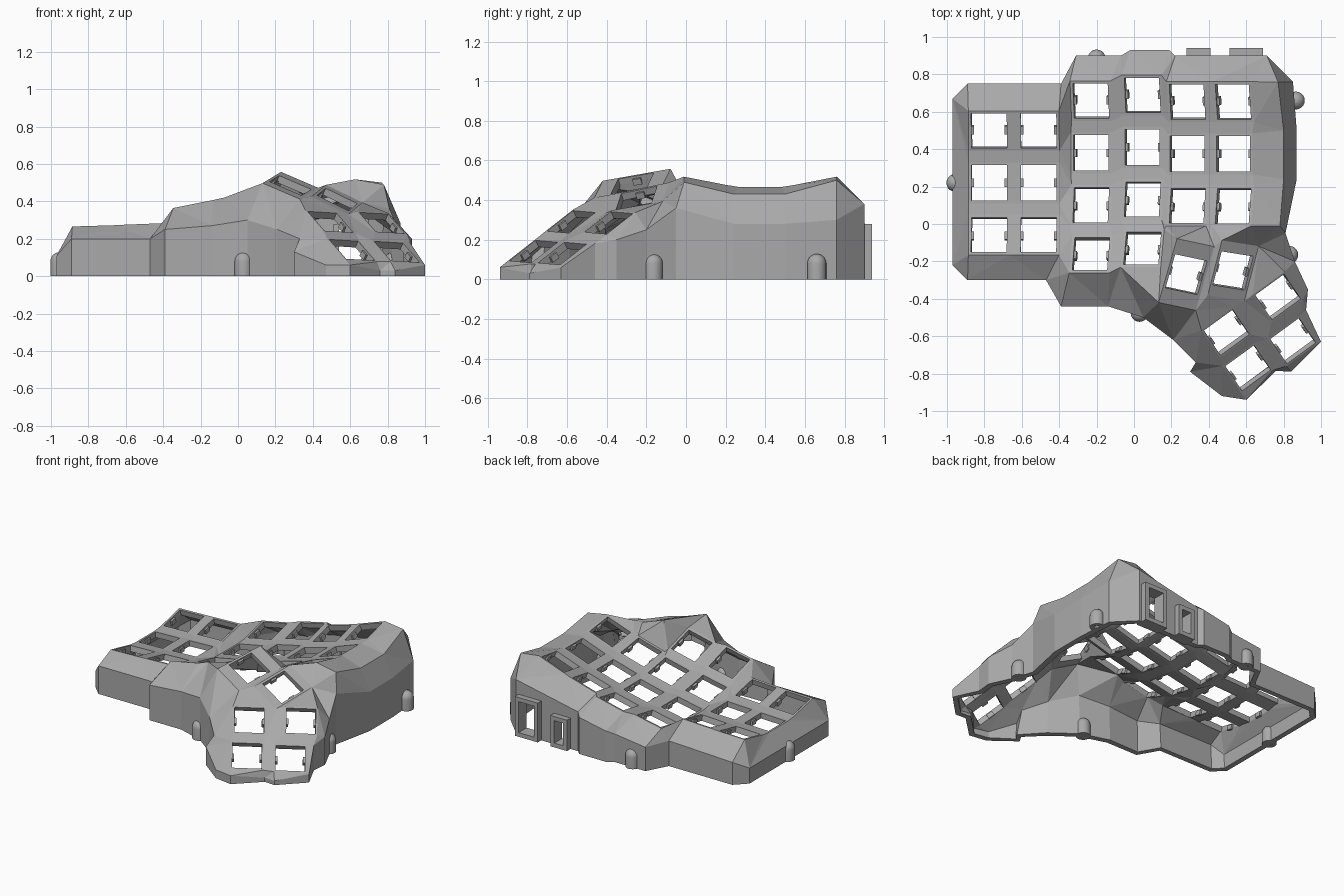
import bpy, bmesh, math
from mathutils import Vector, Matrix
from mathutils.geometry import delaunay_2d_cdt

cube = bpy.data.objects.get("Cube")
if cube:
    bpy.data.objects.remove(cube)

grey = bpy.data.materials.new("plain grey")
grey.use_nodes = True
grey.diffuse_color = (0.4, 0.4, 0.4, 1)
grey.node_tree.nodes["Principled BSDF"].inputs["Base Color"].default_value = grey.diffuse_color


def make_object(name, bm):
    mesh = bpy.data.meshes.new(name)
    bm.to_mesh(mesh)
    bm.free()
    mesh.materials.append(grey)
    obj = bpy.data.objects.new(name, mesh)
    bpy.context.collection.objects.link(obj)
    return obj


def add_box(bm, lo, hi, matrix=Matrix()):
    lo, hi = Vector(lo), Vector(hi)
    size = Matrix.Diagonal((*(hi - lo), 1))
    bmesh.ops.create_cube(bm, size=1, matrix=matrix @ Matrix.Translation((lo + hi) / 2) @ size)


def key_frame(x, y, z, turn, slope_u, slope_v):
    """Matrix of a key seat: local x across, y along, z out of the plate."""
    t = math.radians(turn)
    u = Vector((math.cos(t), math.sin(t), slope_u)).normalized()
    v = Vector((-math.sin(t), math.cos(t), slope_v))
    v = (v - u * v.dot(u)).normalized()
    m = Matrix((u, v, u.cross(v))).transposed().to_4x4()
    m.translation = (x, y, z)
    return m


# Finger columns: x, centre y, lowest z, sideways slope, first row, last row
HOLE, EDGE, PITCH, BOWL = 0.095, 0.11, 0.278, 1.27
columns = [
    (-0.775, 0.22, 0.215, 0.03, -1, 1),
    (-0.51, 0.22, 0.225, 0.04, -1, 1),
    (-0.23, 0.38, 0.23, 0.2, -2, 1),
    (0.045, 0.41, 0.29, 0.23, -2, 1),
    (0.285, 0.375, 0.35, 0.28, -1, 1),
    (0.53, 0.375, 0.43, 0.35, -1, 1),
]
keys = []
for x, yc, low, slope, first, last in columns:
    for row in range(first, last + 1):
        d = row * PITCH * (0.97 if row == -2 else 1)
        keys.append((key_frame(x, yc + d, low + d * d / (2 * BOWL), 0, slope, d / BOWL), EDGE, EDGE))

# Thumb keys: x, y, z, turn, slopes, half width, half length
for *place, half_w, half_l in [
    (0.28, -0.27, 0.485, -12, -0.42, 0.2, EDGE, 0.18),
    (0.53, -0.25, 0.41, -9, -0.48, 0.25, EDGE, 0.155),
    (0.77, -0.39, 0.285, 36, -0.05, 0.65, 0.105, 0.105),
    (0.495, -0.58, 0.29, 36, -0.05, 0.65, 0.105, 0.105),
    (0.85, -0.625, 0.13, 36, -0.05, 0.65, 0.105, 0.105),
    (0.61, -0.77, 0.14, 36, -0.05, 0.65, 0.105, 0.105),
]:
    keys.append((key_frame(*place), half_w, half_l))

# Shoulder of the outer wall, counter-clockwise from the left front
shoulder = [
    (-0.97, -0.22, 0.11), (-0.89, -0.3, 0.2), (-0.47, -0.3, 0.2), (-0.39, -0.44, 0.25),
    (-0.14, -0.44, 0.27), (0.05, -0.5, 0.3), (0.21, -0.62, 0.25), (0.33, -0.74, 0.2),
    (0.3, -0.79, 0.13), (0.47, -0.92, 0.06), (0.6, -0.94, 0.06), (0.76, -0.785, 0.03),
    (0.84, -0.79, 0.03), (1, -0.63, 0.06), (0.92, -0.46, 0.18), (0.93, -0.35, 0.2),
    (0.86, -0.2, 0.25), (0.81, -0.05, 0.36), (0.87, 0.24, 0.28), (0.87, 0.5, 0.28),
    (0.85, 0.76, 0.3), (0.71, 0.9, 0.38), (0.22, 0.9, 0.28), (0.19, 0.93, 0.26),
    (-0.02, 0.93, 0.22), (-0.07, 0.9, 0.2), (-0.31, 0.9, 0.17), (-0.39, 0.75, 0.18),
    (-0.89, 0.75, 0.16), (-0.97, 0.67, 0.11),
]
# Broad rim along the tall side
rim = [(0.78, -0.01, 0.49), (0.8, 0.24, 0.43), (0.8, 0.5, 0.43), (0.77, 0.76, 0.5)]

# Plate: key seats and wall shoulder joined by webs, key holes left open
points = [Vector(p) for p in shoulder + rim]
n = len(shoulder)
faces, edges = [list(range(n))], [(n + i, n + i + 1) for i in range(len(rim) - 1)]
for m, half_w, half_l in keys:
    for w, l, is_hole in ((HOLE, HOLE, True), (half_w, half_l, False)):
        k = len(points)
        points += [m @ Vector((sx * w, sy * l, 0)) for sx, sy in ((-1, -1), (1, -1), (1, 1), (-1, 1))]
        if is_hole:
            faces.append([k, k + 1, k + 2, k + 3])
        else:
            edges += [(k + i, k + (i + 1) % 4) for i in range(4)]
flat, _, tris, origin, _, inside = delaunay_2d_cdt([p.xy for p in points], edges, faces, 1, 1e-5)

bm = bmesh.new()
top, by_point = [], {}
for i, p in enumerate(flat):
    src = origin[i][0] if origin[i] else min(range(len(points)), key=lambda j: (points[j].xy - p).length)
    top.append(bm.verts.new((p.x, p.y, points[src].z)))
    for o in origin[i]:
        by_point[o] = top[-1]
for tri, owners in zip(tris, inside):
    if list(owners) == [0]:
        bm.faces.new([top[i] for i in tri])

# Outer wall down to the ground
foot = [bm.verts.new((x, y, 0)) for x, y, z in shoulder]
for i in range(n):
    j = (i + 1) % n
    bm.faces.new((by_point[j], by_point[i], foot[i], foot[j]))
bmesh.ops.delete(bm, geom=[v for v in bm.verts if not v.link_faces], context='VERTS')
bm.normal_update()
shell = make_object("case_shell", bm)
solid = shell.modifiers.new("thickness", 'SOLIDIFY')
solid.thickness, solid.offset = 0.04, -1

# Switch clips inside the key holes
bm = bmesh.new()
for m, _, _ in keys:
    for side in (-1, 1):
        add_box(bm, (side * 0.09 - 0.008, -0.022, -0.045), (side * 0.09 + 0.008, 0.022, -0.012), m)
make_object("switch_clips", bm)

# Socket frames on the back wall, and the cutters that open the wall
for name, x0, x1, height in (("wide_socket", 0.51, 0.69, 0.28), ("narrow_socket", 0.28, 0.41, 0.22)):
    t, y0, y1 = 0.03, 0.85, 0.94
    bm = bmesh.new()
    add_box(bm, (x0, y0, 0), (x0 + t, y1, height))
    add_box(bm, (x1 - t, y0, 0), (x1, y1, height))
    add_box(bm, (x0 + t, y0, height - t), (x1 - t, y1, height))
    add_box(bm, (x0 + t, y0, 0), (x1 - t, y1, t))
    make_object(name + "_frame", bm)
    bm = bmesh.new()
    add_box(bm, (x0 + t, 0.8, t), (x1 - t, 1, height - t))
    cutter = make_object(name + "_cutter", bm)
    cutter.hide_render = True
    cutter.hide_set(True)
    cut = shell.modifiers.new(name, 'BOOLEAN')
    cut.operation, cut.object, cut.solver = 'DIFFERENCE', cutter, 'EXACT'

# Domed screw posts around the wall
R = 0.048
profile = [(0, 0.06), (0.02, 0.06), (0.02, 0), (R, 0)]
profile += [(R * math.cos(a), 0.08 + R * math.sin(a)) for a in (i * math.pi / 12 for i in range(7))]
for i, (x, y) in enumerate([(-0.955, 0.22), (-0.2, 0.885), (0.865, 0.66), (0.03, -0.475), (0.83, -0.165)]):
    bm = bmesh.new()
    verts = [bm.verts.new((x + r, y, z)) for r, z in profile]
    line = [bm.edges.new(pair) for pair in zip(verts, verts[1:])]
    bmesh.ops.spin(bm, geom=verts + line, cent=(x, y, 0), axis=(0, 0, 1), angle=math.tau, steps=20)
    bmesh.ops.remove_doubles(bm, verts=bm.verts, dist=1e-4)
    bmesh.ops.recalc_face_normals(bm, faces=bm.faces)
    post = make_object("screw_post_%d" % (i + 1), bm)
    for poly in post.data.polygons:
        poly.use_smooth = abs(poly.normal.z) < 0.99
